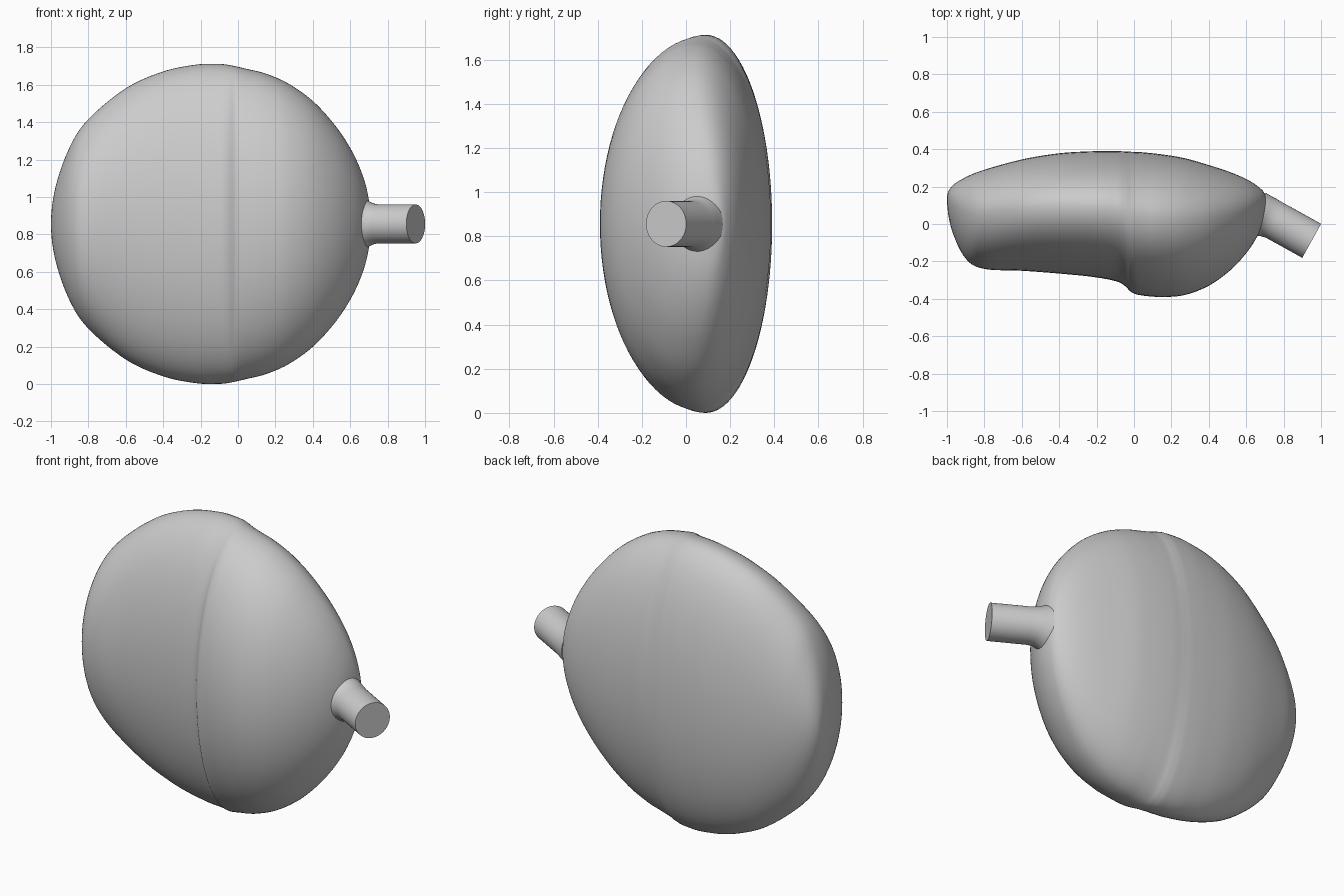
import bpy, bmesh, math
from mathutils import Vector

cube = bpy.data.objects.get("Cube")
if cube:
    bpy.data.objects.remove(cube, do_unlink=True)

grey = bpy.data.materials.new("plain_grey")
grey.use_nodes = True
colour = (0.6, 0.6, 0.6, 1)
grey.diffuse_color = colour
grey.node_tree.nodes["Principled BSDF"].inputs["Base Color"].default_value = colour

MID_Z = 0.856


def loft(name, rings, start=None, end=None):
    """Skin closed rings; each end is a single tip or a flat cap."""
    bm = bmesh.new()
    loops = [[bm.verts.new(p) for p in ring] for ring in rings]
    n = len(loops[0])
    for a, b in zip(loops, loops[1:]):
        for i in range(n):
            j = (i + 1) % n
            bm.faces.new((a[i], a[j], b[j], b[i]))
    for loop, tip in ((loops[0], start), (loops[-1], end)):
        if tip is None:
            bm.faces.new(loop)
        else:
            centre = bm.verts.new(tip)
            for i in range(n):
                bm.faces.new((loop[i], loop[(i + 1) % n], centre))
    bmesh.ops.recalc_face_normals(bm, faces=bm.faces)
    mesh = bpy.data.meshes.new(name)
    bm.to_mesh(mesh)
    bm.free()
    obj = bpy.data.objects.new(name, mesh)
    bpy.context.collection.objects.link(obj)
    mesh.materials.append(grey)
    bpy.ops.object.select_all(action="DESELECT")
    obj.select_set(True)
    bpy.context.view_layer.objects.active = obj
    bpy.ops.object.shade_smooth_by_angle(angle=math.radians(40))
    return obj


def spline(a, b, c, d, t):
    """Catmull-Rom blend between b and c."""
    return b + (c - a) * t / 2 + (2 * a - 5 * b + 4 * c - d) * t**2 / 2 \
        + (3 * b - a - 3 * c + d) * t**3 / 2


# Body stations along x: (x, front y, back y, half height)
stations = [Vector(s) for s in (
    (-1, .13, .13, 0), (-.975, -.03, .2, .2), (-.9, -.185, .25, .41),
    (-.8, -.24, .29, .56), (-.6, -.25, .345, .725), (-.4, -.265, .378, .815),
    (-.22, -.283, .389, .852), (-.1, -.305, .39, .855), (-.05, -.33, .388, .85),
    (-.01, -.367, .386, .842), (.05, -.383, .383, .828), (.15, -.39, .372, .803),
    (.27, -.38, .352, .75), (.4, -.33, .315, .657), (.52, -.243, .275, .526),
    (.61, -.143, .235, .388), (.67, -.045, .195, .25), (.7, .04, .16, .125),
    (.71, .11, .11, 0))]


def mirrored(s):
    """Station past a tip, so the outline rounds over."""
    return Vector((s[0], s[2], s[1], -s[3]))


def section(station, count=96):
    """Two half ellipses that meet at the widest depth."""
    x, front, back, height = station
    mid = front + (back - front) * (0.56 + 0.04 * (1 - height / MID_Z))
    ring = []
    for i in range(count):
        a = math.tau * i / count
        reach = (back - mid) if math.cos(a) > 0 else (mid - front)
        ring.append((x, mid + reach * math.cos(a), MID_Z + height * math.sin(a)))
    return ring


padded = [mirrored(stations[1])] + stations + [mirrored(stations[-2])]
steps = 6
rings = []
for k in range(len(stations) - 1):
    for s in range(steps):
        if k or s:
            rings.append(section(spline(*padded[k:k + 4], s / steps)))
loft("body", rings,
     start=(stations[0][0], stations[0][1], MID_Z),
     end=(stations[-1][0], stations[-1][1], MID_Z))

# Stem: angled cylinder, flared where it joins the body
tip = Vector((0.95, -0.09, MID_Z))
axis = Vector((0.874, -0.485, 0)).normalized()
across = Vector((-axis.y, axis.x, 0))
up = Vector((0, 0, 1))
stem = []
for back, radius, shift in ((0, .104, 0), (.22, .104, 0), (.25, .107, -.003),
                            (.275, .115, -.01), (.295, .128, -.024), (.34, .15, -.045)):
    centre = tip - axis * back + across * shift
    stem.append([centre + (across * math.cos(math.tau * i / 48)
                           + up * math.sin(math.tau * i / 48)) * radius
                 for i in range(48)])
loft("stem", stem)
